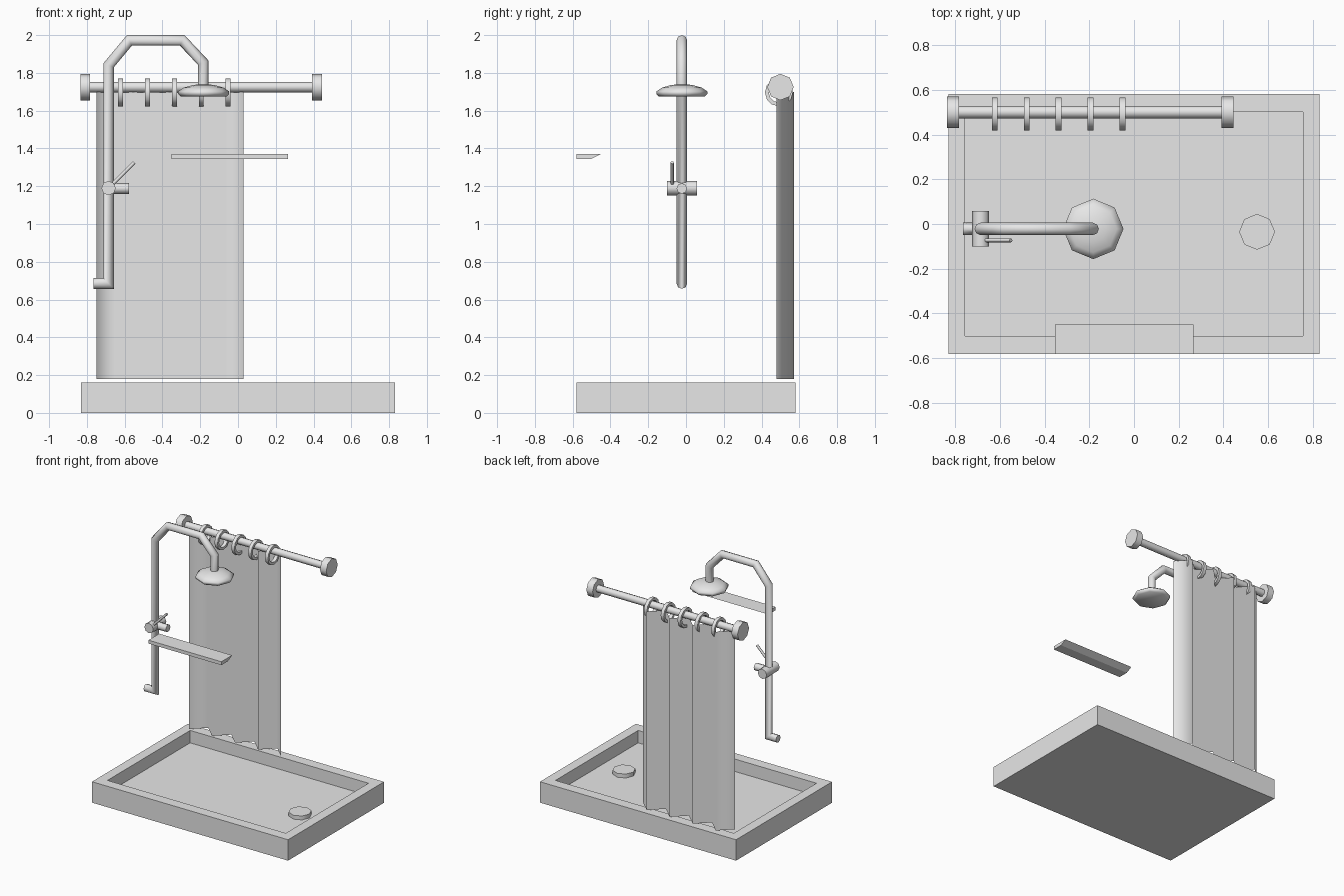
import bpy, bmesh, math
from mathutils import Vector, Matrix

cube = bpy.data.objects.get("Cube")
if cube:
    bpy.data.objects.remove(cube, do_unlink=True)

grey = bpy.data.materials.new("light grey")
grey.use_nodes = True
GREY = (0.8, 0.8, 0.8, 1)
grey.diffuse_color = GREY
grey.node_tree.nodes["Principled BSDF"].inputs["Base Color"].default_value = GREY


def finish(name, bm, smooth=None, fix=True):
    """Turn a bmesh into an object; smooth is the sharp-edge angle in degrees."""
    if fix:
        bmesh.ops.recalc_face_normals(bm, faces=bm.faces)
    mesh = bpy.data.meshes.new(name)
    bm.to_mesh(mesh)
    bm.free()
    mesh.materials.append(grey)
    if smooth:
        mesh.shade_smooth()
        mesh.set_sharp_from_angle(angle=math.radians(smooth))
    obj = bpy.data.objects.new(name, mesh)
    bpy.context.collection.objects.link(obj)
    return obj


def bridge(bm, rings, closed=False):
    """Skin consecutive vertex rings, capping the ends of open chains."""
    count = len(rings[0])
    pairs = list(zip(rings, rings[1:]))
    if closed:
        pairs.append((rings[-1], rings[0]))
    for a, b in pairs:
        for i in range(count):
            j = (i + 1) % count
            bm.faces.new((a[i], a[j], b[j], b[i]))
    if not closed:
        bm.faces.new(rings[0])
        bm.faces.new(rings[-1])


def tube(name, path, radius, sides=8):
    """Sweep a round section along points in one xz or y line, mitring corners."""
    pts = [Vector(p) for p in path]
    bm = bmesh.new()
    rings = []
    for k, p in enumerate(pts):
        before = (p - pts[k - 1]).normalized() if k else (pts[1] - p).normalized()
        after = (pts[k + 1] - p).normalized() if k < len(pts) - 1 else before
        tangent = (before + after).normalized()
        side = Vector((1, 0, 0)) if abs(tangent.y) > 0.9 else Vector((0, 1, 0))
        across = tangent.cross(side) / tangent.dot(before)
        ring = []
        for i in range(sides):
            a = math.tau * i / sides
            ring.append(bm.verts.new(p + radius * (math.cos(a) * side + math.sin(a) * across)))
        rings.append(ring)
    bridge(bm, rings)
    return finish(name, bm, 50)


def lathe(name, profile, centre, smooth=50, sides=8):
    """Revolve (radius, height) points round the vertical axis."""
    bm = bmesh.new()
    rings = []
    for r, z in profile:
        rings.append([bm.verts.new((centre[0] + r * math.cos(math.tau * i / sides),
                                    centre[1] + r * math.sin(math.tau * i / sides), z))
                      for i in range(sides)])
    bridge(bm, rings)
    return finish(name, bm, smooth)


# Tray with a recessed floor
def rectangle(bm, hx, hy, z):
    return [bm.verts.new((sx * hx, sy * hy, z))
            for sx, sy in ((-1, -1), (1, -1), (1, 1), (-1, 1))]


bm = bmesh.new()
bridge(bm, [rectangle(bm, 0.83, 0.58, 0), rectangle(bm, 0.83, 0.58, 0.16),
            rectangle(bm, 0.755, 0.5, 0.16), rectangle(bm, 0.755, 0.5, 0.065)])
finish("shower_tray", bm)
lathe("drain_cover", [(0.08, 0.06), (0.08, 0.095)], (0.55, -0.035))

# Riser pipe, valve and shower head
PIPE_X, PIPE_Y = -0.685, -0.022
path = [(-0.765, 0.685), (PIPE_X, 0.685), (PIPE_X, 1.84), (-0.575, 1.972),
        (-0.295, 1.972), (-0.185, 1.855), (-0.185, 1.72)]
tube("riser_pipe", [(x, PIPE_Y, z) for x, z in path], 0.028)
tube("valve_body", [(PIPE_X, -0.1, 1.19), (PIPE_X, 0.057, 1.19)], 0.038)
tube("valve_outlet", [(PIPE_X, PIPE_Y, 1.188), (-0.577, PIPE_Y, 1.188)], 0.028)
tube("valve_lever", [(PIPE_X, -0.073, 1.19), (-0.55, -0.073, 1.325)], 0.009)
lathe("shower_head", [(0.122, 1.675), (0.135, 1.688), (0.135, 1.702),
                      (0.105, 1.722), (0.06, 1.735), (0.02, 1.74)],
      (-0.182, PIPE_Y), 60)

# Curtain rod with end flanges
ROD_Y, ROD_Z = 0.5, 1.725
for name, x0, x1, r in (("curtain_rod", -0.82, 0.43, 0.028),
                        ("rod_flange_right", -0.835, -0.783, 0.07),
                        ("rod_flange_left", 0.392, 0.445, 0.07)):
    tube(name, [(x0, ROD_Y, ROD_Z), (x1, ROD_Y, ROD_Z)], r)

# Curtain rings
for k in range(5):
    x = -0.622 + 0.1425 * k
    bm = bmesh.new()
    rings = []
    for i in range(12):
        a = math.tau * i / 12
        ring = []
        for dx, dr in ((-1, -1), (1, -1), (1, 1), (-1, 1)):
            r = 0.064 + 0.01 * dr
            ring.append(bm.verts.new((x + 0.013 * dx, 0.492 + r * math.cos(a),
                                      1.697 + r * math.sin(a))))
        rings.append(ring)
    bridge(bm, rings, closed=True)
    finish(f"curtain_ring_{k + 1}", bm, 50)

# Pleated curtain sheet
FOLDS = 8
bm = bmesh.new()
columns = []
for i in range(FOLDS + 1):
    x = -0.75 + 0.78 * i / FOLDS
    y = 0.572 if i % 2 else 0.478
    columns.append([bm.verts.new((x, y, z)) for z in (0.18, 1.7)])
for a, b in zip(columns, columns[1:]):
    bm.faces.new((a[0], b[0], b[1], a[1]))
finish("curtain", bm, 180, fix=False)

# Shelf with a bevelled inner edge
bm = bmesh.new()
section = [(-0.58, 1.345), (-0.5, 1.345), (-0.45, 1.371), (-0.58, 1.371)]
bridge(bm, [[bm.verts.new((x, y, z)) for y, z in section] for x in (-0.352, 0.265)])
finish("shelf", bm)
